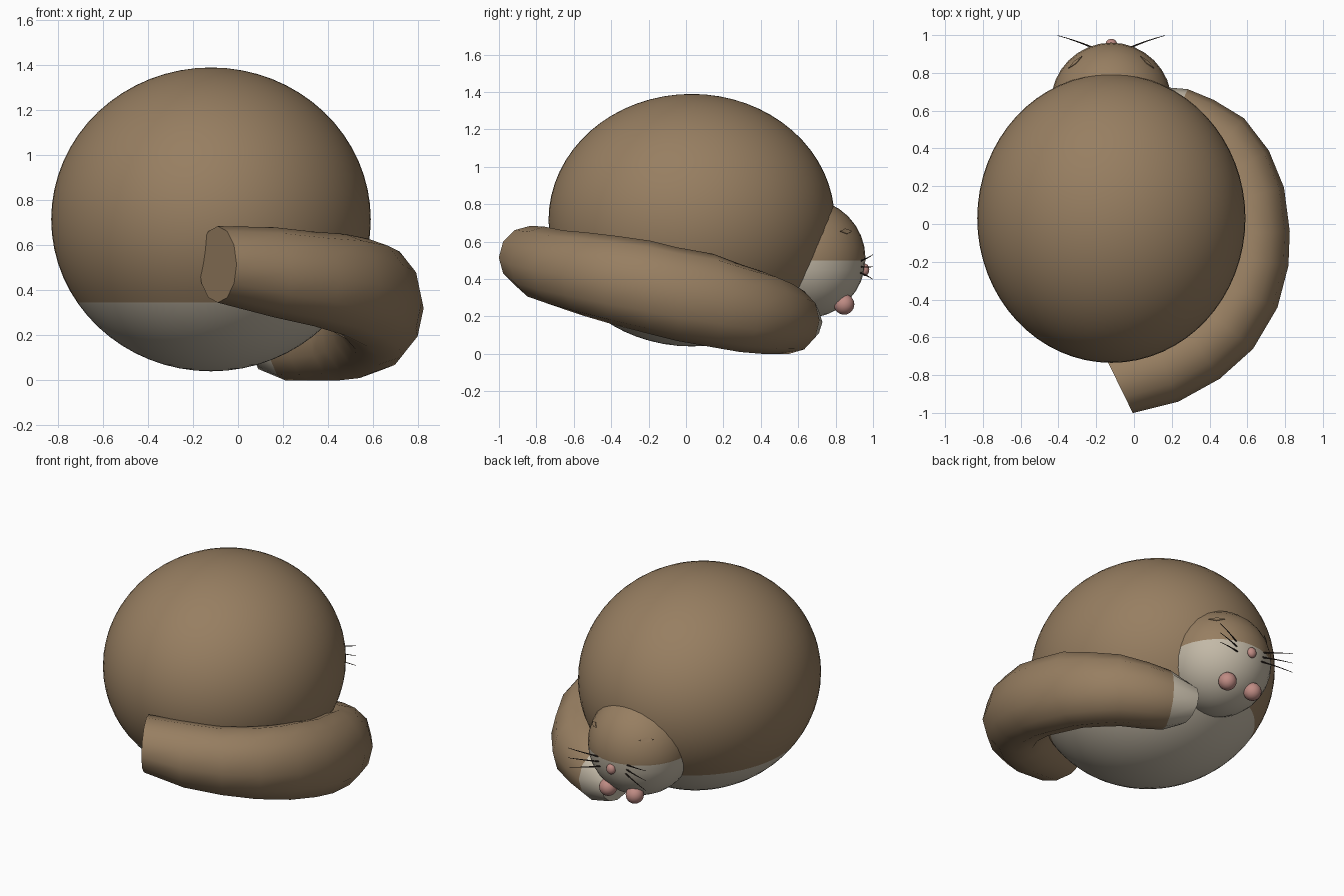
import bpy, bmesh, math
from mathutils import Vector

cube = bpy.data.objects.get("Cube")
if cube:
    bpy.data.objects.remove(cube, do_unlink=True)


def material(name, rgb):
    m = bpy.data.materials.new(name)
    m.use_nodes = True
    m.diffuse_color = (*rgb, 1)
    m.node_tree.nodes["Principled BSDF"].inputs["Base Color"].default_value = (*rgb, 1)
    return m


brown = material("brown fur", (0.31, 0.21, 0.12))
cream = material("cream fur", (0.55, 0.49, 0.39))
pink = material("pink skin", (0.52, 0.26, 0.23))
dark = material("dark whisker", (0.03, 0.02, 0.015))


def finish(bm, name, mats, angle=40):
    bmesh.ops.recalc_face_normals(bm, faces=bm.faces)
    mesh = bpy.data.meshes.new(name)
    bm.to_mesh(mesh)
    bm.free()
    for m in mats:
        mesh.materials.append(m)
    ob = bpy.data.objects.new(name, mesh)
    bpy.context.collection.objects.link(ob)
    bpy.ops.object.select_all(action="DESELECT")
    ob.select_set(True)
    bpy.context.view_layer.objects.active = ob
    bpy.ops.object.shade_smooth_by_angle(angle=math.radians(angle))
    return ob


def ball(name, center, radii, mats, split=None, segs=48):
    """Ellipsoid; faces under the split height take the second colour."""
    bm = bmesh.new()
    bmesh.ops.create_uvsphere(bm, u_segments=segs, v_segments=segs // 2, radius=1)
    bmesh.ops.scale(bm, vec=radii, verts=bm.verts)
    bmesh.ops.translate(bm, vec=center, verts=bm.verts)
    if split is not None:
        bmesh.ops.bisect_plane(bm, geom=bm.verts[:] + bm.edges[:] + bm.faces[:],
                               plane_co=(0, 0, split), plane_no=(0, 0, 1))
        for f in bm.faces:
            f.material_index = int(f.calc_center_median().z < split)
    return finish(bm, name, mats)


def tube(name, path, sides, mats, tip_rings=0):
    """Loft along (x, y, z, half width, half height); end entries only set direction."""
    bm = bmesh.new()
    rings = []
    for before, here, after in zip(path, path[1:], path[2:]):
        t = Vector((after[0] - before[0], after[1] - before[1], 0)).normalized()
        side = Vector((t.y, -t.x, 0))
        ring = []
        for k in range(sides):
            a = 2 * math.pi * k / sides
            off = side * math.cos(a) * here[3] + Vector((0, 0, math.sin(a) * here[4]))
            ring.append(bm.verts.new(Vector(here[:3]) + off))
        rings.append(ring)
    for i, (a, b) in enumerate(zip(rings, rings[1:])):
        for k in range(sides):
            n = (k + 1) % sides
            f = bm.faces.new((a[k], a[n], b[n], b[k]))
            f.material_index = int(i < tip_rings)
    bm.faces.new(rings[0]).material_index = int(tip_rings > 0)
    bm.faces.new(rings[-1])
    return finish(bm, name, mats)


# Round body with a pale belly, and head with a pale muzzle
ball("body", (-0.12, 0.03, 0.715), (0.71, 0.765, 0.675), [brown, cream], 0.345, 64)
head_c = Vector((-0.12, 0.64, 0.51))
head_r = 0.32
ball("head", head_c, (head_r,) * 3, [brown, cream], 0.5, 32)

# Nose
ball("nose", (-0.12, 0.955, 0.45), (0.03, 0.025, 0.033), [pink], segs=20)

# Thick tail wrapped around the left side, pale at the tip
tail_path = [
    (0.0, 0.57, 0.17, 0, 0),
    (0.09, 0.59, 0.17, 0.14, 0.12),
    (0.21, 0.55, 0.18, 0.18, 0.18),
    (0.32, 0.485, 0.2, 0.2, 0.2),
    (0.45, 0.41, 0.22, 0.2, 0.22),
    (0.54, 0.29, 0.245, 0.2, 0.235),
    (0.6, 0.145, 0.285, 0.2, 0.25),
    (0.625, -0.05, 0.32, 0.2, 0.25),
    (0.62, -0.19, 0.355, 0.2, 0.25),
    (0.575, -0.365, 0.39, 0.2, 0.24),
    (0.475, -0.535, 0.425, 0.2, 0.225),
    (0.34, -0.655, 0.45, 0.2, 0.21),
    (0.16, -0.755, 0.48, 0.2, 0.2),
    (-0.09, -0.83, 0.515, 0.19, 0.17),
    (-0.34, -1.0, 0.53, 0, 0),
]
tube("tail", tail_path, 12, [brown, cream], tip_rings=1)

for s, label in ((1, "left"), (-1, "right")):
    # Paws tucked under the chin
    ball(label + "_paw", (-0.12 + s * 0.097, 0.845, 0.265), (0.055,) * 3, [pink], segs=24)

    # Closed eye: thin diamond plate resting on the head
    out = Vector((s * 0.19, 0.215, 0.145)).normalized()
    across = out.cross(Vector((0, 0, 1))).normalized()
    up = across.cross(out)
    mid = head_c + out * (head_r + 0.001)
    bm = bmesh.new()
    face = bm.faces.new([bm.verts.new(mid + d) for d in
                         (across * 0.048, up * 0.016, across * -0.048, up * -0.016)])
    moved = bmesh.ops.extrude_face_region(bm, geom=[face])["geom"]
    bmesh.ops.translate(bm, vec=out * 0.004,
                        verts=[v for v in moved if isinstance(v, bmesh.types.BMVert)])
    finish(bm, label + "_eye", [brown], 20)

    # Three tapering whiskers on each cheek
    for i in (-1, 0, 1):
        pts = []
        for k in range(-1, 6):
            u = k / 4
            r = 0.005 * (1 - 0.75 * min(max(u, 0), 1))
            pts.append((-0.12 + s * (0.09 + 0.195 * u), 0.93 + 0.085 * u - 0.017 * u * u,
                        0.465 + i * (0.03 + 0.035 * u), r, r))
        tube(f"{label}_whisker_{i + 2}", pts, 6, [dark])
